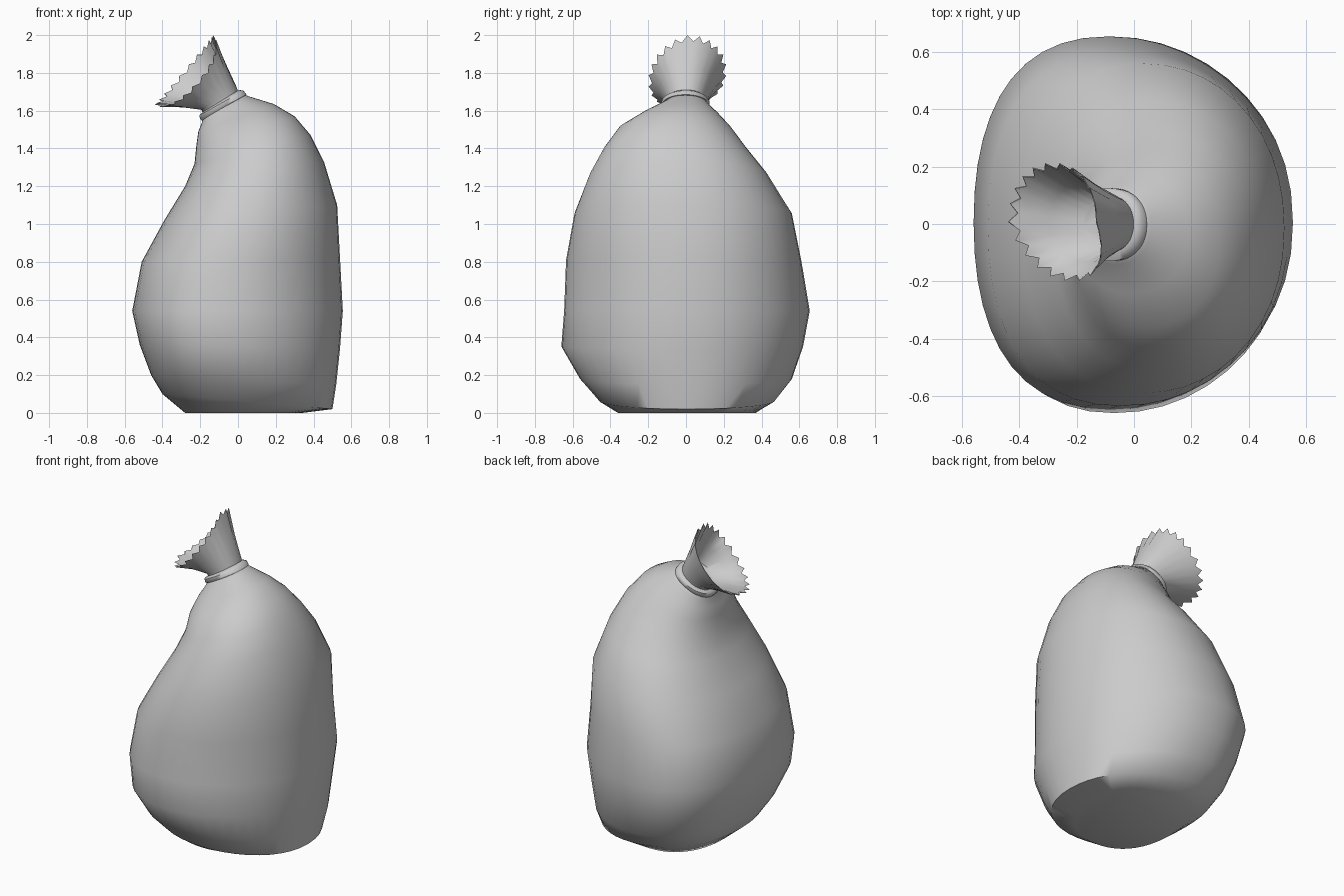
import bpy, bmesh, math
from mathutils import Vector

cube = bpy.data.objects.get("Cube")
if cube:
    bpy.data.objects.remove(cube, do_unlink=True)

SIDES = 44

cloth = bpy.data.materials.new("pale_grey_cloth")
cloth.use_nodes = True
colour = (0.6, 0.6, 0.6, 1)
cloth.diffuse_color = colour
cloth.node_tree.nodes["Principled BSDF"].inputs["Base Color"].default_value = colour


def ring(bm, left, right, y0, y1, skew=0.0, pleat=0.0, sag=0.0, scale=1.0):
    """Tilted closed ring spanning left and right (x, z) points and a y range."""
    lo, hi = Vector((left[0], 0, left[1])), Vector((right[0], 0, right[1]))
    mid = (lo + hi) / 2 + Vector((0, (y0 + y1) / 2, 0))
    across, depth = (hi - lo) / 2, Vector((0, (y1 - y0) / 2, 0))
    axis = Vector((-0.77, 0, 0.64))
    verts = []
    for k in range(SIDES):
        a = math.tau * k / SIDES
        c, s = math.cos(a), math.sin(a)
        t = math.copysign(abs(c) ** 0.92, c) - skew * s * s
        u = math.copysign(abs(s) ** 0.92, s)
        fold = pleat * (k % 2)
        p = mid + (across * t + depth * u) * scale * (1 - fold)
        p -= axis * (sag * max(0, -s) + 0.2 * fold)
        verts.append(bm.verts.new(p))
    return verts


def loft(name, specs):
    """Skin a list of rings and close both ends."""
    bm = bmesh.new()
    rings = [ring(bm, *spec) for spec in specs]
    for a, b in zip(rings, rings[1:]):
        for k in range(SIDES):
            n = (k + 1) % SIDES
            bm.faces.new((a[k], a[n], b[n], b[k]))
    bm.faces.new(rings[0][::-1])
    bm.faces.new(rings[-1])
    mesh = bpy.data.meshes.new(name)
    bm.to_mesh(mesh)
    bm.free()
    mesh.materials.append(cloth)
    obj = bpy.data.objects.new(name, mesh)
    bpy.context.collection.objects.link(obj)
    bpy.ops.object.select_all(action="DESELECT")
    obj.select_set(True)
    bpy.context.view_layer.objects.active = obj
    bpy.ops.object.shade_smooth_by_angle(angle=math.radians(60))
    return obj


# Sagging bag body, leaning into the tied neck
loft("sack_body", [
    ((-0.28, 0), (0.34, 0), -0.36, 0.37, 0.1),
    ((-0.40, 0.10), (0.50, 0.02), -0.46, 0.47, 0.14),
    ((-0.46, 0.20), (0.52, 0.15), -0.56, 0.56, 0.15),
    ((-0.52, 0.36), (0.54, 0.34), -0.66, 0.62, 0.15),
    ((-0.56, 0.54), (0.555, 0.54), -0.645, 0.655, 0.15),
    ((-0.51, 0.80), (0.54, 0.82), -0.635, 0.61, 0.12),
    ((-0.39, 1.02), (0.525, 1.10), -0.59, 0.56, 0.08),
    ((-0.28, 1.20), (0.455, 1.33), -0.51, 0.43, 0.05),
    ((-0.23, 1.32), (0.385, 1.47), -0.435, 0.32),
    ((-0.22, 1.42), (0.30, 1.57), -0.36, 0.245),
    ((-0.21, 1.49), (0.19, 1.635), -0.24, 0.18),
    ((-0.19, 1.54), (0.06, 1.675), -0.14, 0.13),
    ((-0.19, 1.57), (0.02, 1.69), -0.11, 0.11),
])

# Rolled band around the neck
loft("neck_band", [
    ((-0.185, 1.54), (0.03, 1.67), -0.11, 0.11),
    ((-0.20, 1.555), (0.045, 1.685), -0.13, 0.125),
    ((-0.205, 1.575), (0.03, 1.705), -0.13, 0.125),
    ((-0.19, 1.59), (0.005, 1.71), -0.105, 0.105),
])

# Flared, pleated mouth: outer skin up to the rim, then inner skin back down
neck = ((-0.195, 1.605), (-0.005, 1.72), -0.105, 0.105)
middle = ((-0.31, 1.62), (-0.065, 1.85), -0.145, 0.15)
rim = ((-0.44, 1.63), (-0.13, 2.0), -0.2, 0.215)
loft("gathered_mouth", [
    ((-0.18, 1.58), (0.0, 1.70), -0.1, 0.1),
    (*neck, 0, 0.01),
    (*middle, 0, 0.05, 0.03),
    (*rim, 0, 0.1, 0.09),
    (*rim, 0, 0.1, 0.09, 0.98),
    (*middle, 0, 0.05, 0.03, 0.94),
    (*neck, 0, 0.01, 0, 0.85),
])
